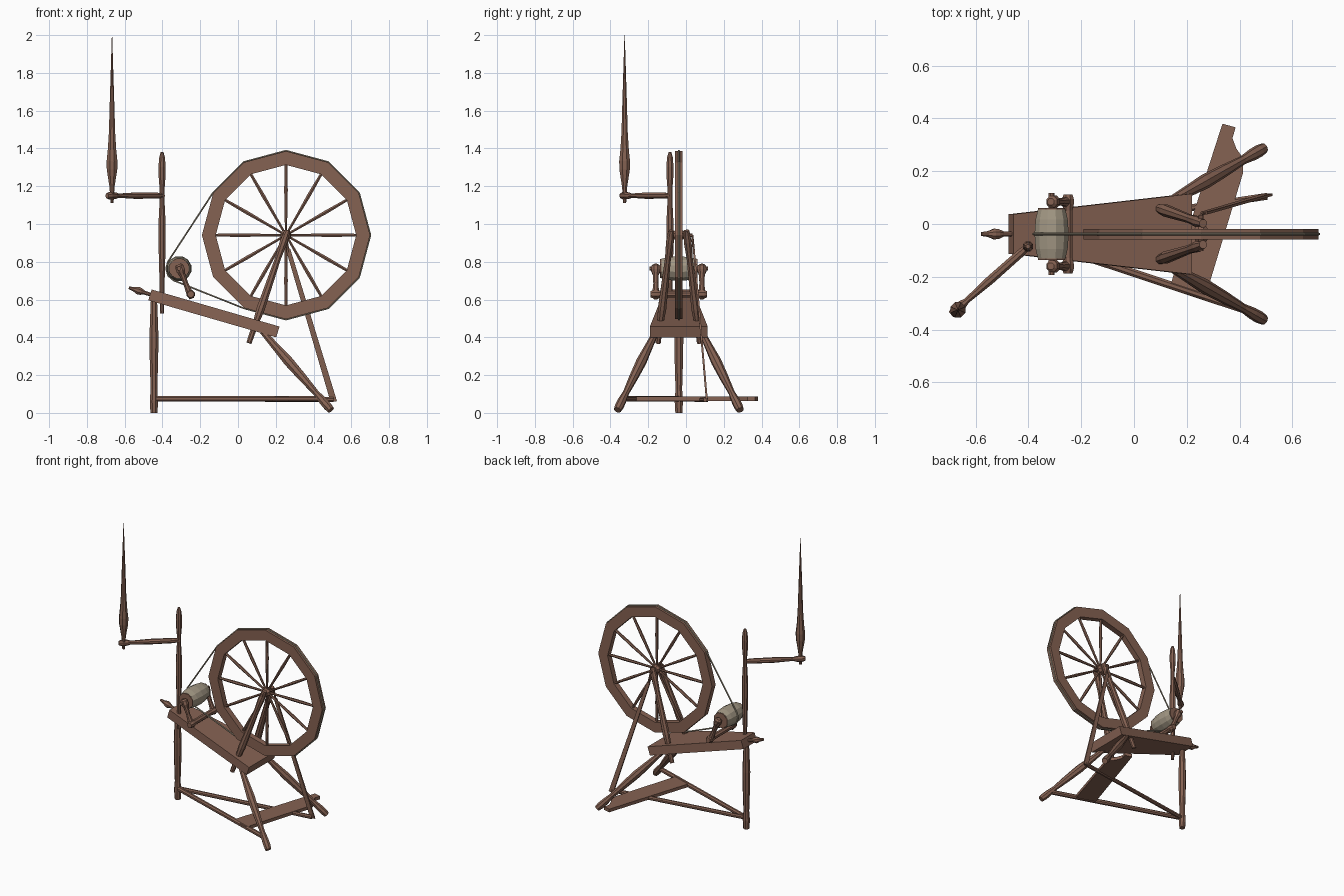
import bpy, bmesh, math
from mathutils import Vector as V

if "Cube" in bpy.data.objects:
    bpy.data.objects.remove(bpy.data.objects["Cube"])

def material(name, col):
    m = bpy.data.materials.new(name)
    m.diffuse_color = (*col, 1)
    m.use_nodes = True
    m.node_tree.nodes["Principled BSDF"].inputs["Base Color"].default_value = m.diffuse_color
    return m

WOOD = material("brown wood", (0.235, 0.122, 0.085))
YARN = material("beige yarn", (0.36, 0.31, 0.23))
CY = -0.038                       # centre plane of the machine

def finish(name, bm, mat):
    bmesh.ops.recalc_face_normals(bm, faces=bm.faces)
    me = bpy.data.meshes.new(name)
    bm.to_mesh(me)
    bm.free()
    me.materials.append(mat)
    ob = bpy.data.objects.new(name, me)
    bpy.context.collection.objects.link(ob)
    return ob

def turned(name, p, q, profile, sides=8, mat=WOOD):
    """Turned part from p to q; profile = (fraction, radius) pairs."""
    p, q = V(p), V(q)
    d = (q - p).normalized()
    u = d.cross(V((0, 1, 0)) if abs(d.y) < 0.9 else V((0, 0, 1))).normalized()
    w = d.cross(u)
    bm = bmesh.new()
    rings = []
    for t, r in profile:
        c = p.lerp(q, t)
        rings.append([bm.verts.new(c + r * (math.cos(a) * u + math.sin(a) * w))
                      for a in (math.tau * (i + 0.5) / sides for i in range(sides))])
    for a, b in zip(rings, rings[1:]):
        for i in range(sides):
            j = (i + 1) % sides
            bm.faces.new((a[i], a[j], b[j], b[i]))
    bm.faces.new(rings[0])
    bm.faces.new(rings[-1])
    return finish(name, bm, mat)

def rod(name, p, q, r, sides=8, mat=WOOD):
    return turned(name, p, q, [(0, r), (1, r)], sides, mat)

def prism(name, base, offset, mat=WOOD):
    bm = bmesh.new()
    a = [bm.verts.new(V(c)) for c in base]
    b = [bm.verts.new(V(c) + V(offset)) for c in base]
    bm.faces.new(a)
    bm.faces.new(b)
    for i in range(len(a)):
        j = (i + 1) % len(a)
        bm.faces.new((a[i], a[j], b[j], b[i]))
    return finish(name, bm, mat)

# sloping tapered bench
prism("bench", [(-0.457, CY - 0.075, 0.653), (0.22, CY - 0.153, 0.457),
                (0.22, CY + 0.153, 0.457), (-0.457, CY + 0.075, 0.653)],
      (-0.018, 0, -0.057))

# legs
LEG = [(0, .02), (.05, .024), (.12, .023), (.22, .017), (.42, .024),
       (.62, .028), (.8, .022), (1, .016)]
turned("front_leg", (-0.445, CY, 0), (-0.445, CY, 0.62),
       [(0, .02), (.1, .024), (.2, .019), (.45, .024), (.65, .026), (.85, .021), (1, .017)])
for s, n in ((-1, "near"), (1, "far")):
    turned("back_leg_" + n, (0.492, CY + s * 0.325, 0.015), (0.13, CY + s * 0.12, 0.43), LEG)
    # wheel uprights
    turned("wheel_upright_" + n, (0.058, CY + s * 0.11, 0.37), (0.262, CY + s * 0.04, 0.965),
           [(0, .015), (.18, .017), (.3, .024), (.5, .021), (.75, .017), (.9, .022), (1, .016)])
    # maidens holding the bobbin
    turned("maiden_" + n, (-0.245, CY + s * 0.122, 0.605), (-0.315, CY + s * 0.122, 0.785),
           [(0, .014), (.2, .019), (.45, .014), (.7, .017), (.82, .026), (.95, .024), (1, .014)])

# wheel rim
WX, WZ, R, N = 0.254, 0.941, 0.445, 12
def at(a, r, y=CY):
    return V((WX + r * math.cos(a), y, WZ + r * math.sin(a)))
bm = bmesh.new()
rings = [[bm.verts.new(at(math.tau * i / N, r, CY + y))
          for r, y in ((R, -.02), (R, .02), (.372, .02), (.372, -.02))] for i in range(N)]
for i in range(N):
    a, b = rings[i], rings[(i + 1) % N]
    for k in range(4):
        m = (k + 1) % 4
        bm.faces.new((a[k], a[m], b[m], b[k]))
finish("wheel_rim", bm, WOOD)

# spokes, hub and axle
for i in range(N):
    a = math.tau * i / N
    turned("spoke_%d" % i, at(a, 0.02), at(a, 0.385),
           [(0, .007), (.25, .008), (.6, .011), (1, .008)], 6)
turned("wheel_hub", (WX, CY - .028, WZ), (WX, CY + .028, WZ),
       [(0, .022), (.25, .03), (.75, .03), (1, .022)])
rod("axle", (WX, CY - .065, WZ), (WX, 0.035, WZ), .01)

# crank and footman rod
rod("crank", (WX, 0.033, WZ), (0.268, 0.042, 0.85), .006, 6)
prism("footman_rod", [(0.252, 0.036, 0.87), (0.276, 0.036, 0.87),
                      (0.524, 0.106, 0.062), (0.49, 0.106, 0.058)], (0, 0.01, 0))

# treadle board with a notched toe, its arm, and the stretcher
prism("treadle_board", [(.335, .38, .064), (.385, .366, .064), (.373, .325, .064),
                        (.388, .285, .064), (.415, .247, .064), (.412, .19, .064),
                        (.267, -.287, .064), (.135, -.24, .064)], (0, 0, 0.022))
rod("treadle_arm", (-0.445, CY, 0.075), (0.505, 0.105, 0.07), .014)
rod("stretcher", (-0.445, CY, 0.075), (0.45, -0.335, 0.075), .016)

# mother-of-all bar and tension knob
turned("cross_bar", (-0.25, CY - .15, 0.628), (-0.25, CY + .15, 0.628),
       [(0, .018), (.06, .024), (.12, .024), (.2, .019), (.8, .019), (.88, .024), (.94, .024), (1, .018)])
turned("tension_knob", (-0.45, CY, 0.622), (-0.578, CY, 0.663),
       [(0, .011), (.35, .011), (.5, .02), (.62, .022), (.8, .012), (1, .008)])

# bobbin of yarn, with wooden ends and spindle
BX, BZ = -0.312, 0.764
turned("bobbin_yarn", (BX, CY - .093, BZ), (BX, CY + .093, BZ),
       [(0, .054), (.2, .063), (.5, .067), (.8, .063), (1, .054)], 12, YARN)
for s, n in ((-1, "near"), (1, "far")):
    rod("bobbin_end_" + n, (BX, CY + s * .092, BZ), (BX, CY + s * .099, BZ), .055, 8)
rod("spindle", (BX, CY - .155, BZ), (BX, CY + .155, BZ), .012)

# drive band round wheel and bobbin
pts = [at(math.radians(a), R + .002) for a in range(150, -121, -30)]
pts += [V((BX + .069 * math.cos(a), CY, BZ + .069 * math.sin(a)))
        for a in map(math.radians, (246, 213, 180, 148))]
for i, p in enumerate(pts):
    rod("drive_band_%d" % i, p, pts[(i + 1) % len(pts)], .005, 6, YARN)

# distaff post, arm and distaff
turned("distaff_post", (-0.402, -0.085, 0.525), (-0.402, -0.085, 1.38),
       [(0, .011), (.12, .013), (.25, .016), (.45, .021), (.55, .021), (.7, .014),
        (.77, .014), (.84, .019), (.91, .021), (.97, .016), (1, .008)])
turned("distaff_arm", (-0.395, -0.08, 1.15), (-0.693, -0.343, 1.15),
       [(0, .012), (.12, .017), (.5, .018), (.8, .012), (.86, .019), (.95, .021), (1, .014)])
turned("distaff", (-0.667, -0.325, 1.11), (-0.667, -0.325, 2.0),
       [(0, .009), (.06, .012), (.1, .015), (.2, .03), (.25, .031), (.32, .024),
        (.42, .018), (.6, .013), (1, .001)])
